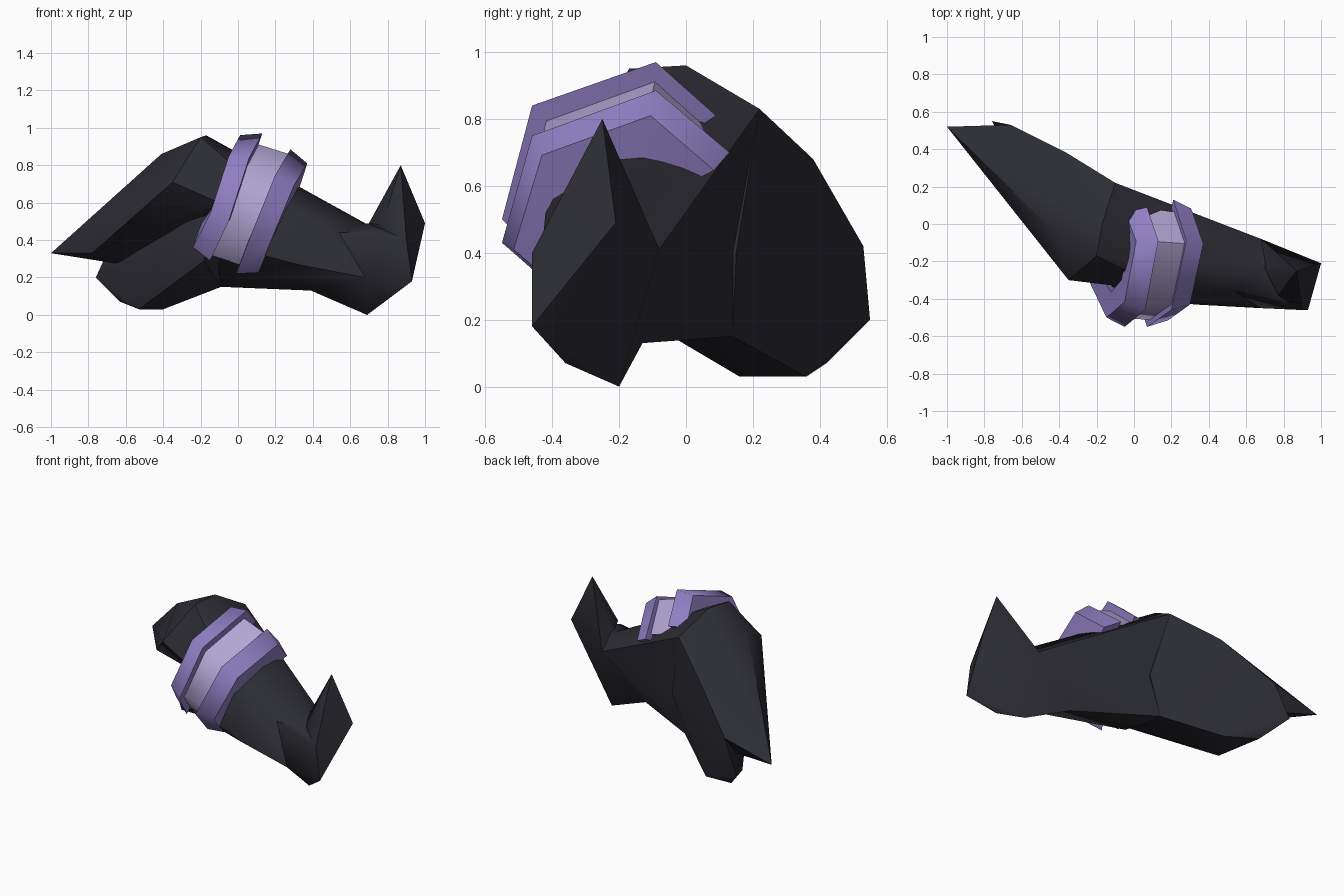
import bpy, bmesh
from mathutils import Vector as V

if "Cube" in bpy.data.objects:
    bpy.data.objects.remove(bpy.data.objects["Cube"])


def mat(name, col):
    m = bpy.data.materials.new(name)
    m.diffuse_color = (*col, 1)
    m.use_nodes = True
    m.node_tree.nodes["Principled BSDF"].inputs["Base Color"].default_value = m.diffuse_color
    return m


CHARCOAL = mat("charcoal", (0.025, 0.025, 0.034))
PURPLE = mat("purple", (0.28, 0.215, 0.55))
LILAC = mat("pale_lilac", (0.44, 0.38, 0.65))


def make(name, bm, material):
    bmesh.ops.recalc_face_normals(bm, faces=bm.faces)
    me = bpy.data.meshes.new(name)
    bm.to_mesh(me)
    bm.free()
    me.materials.append(material)
    ob = bpy.data.objects.new(name, me)
    bpy.context.collection.objects.link(ob)
    return ob


def hull(name, pts):
    """Faceted solid wrapped around a few corner points."""
    bm = bmesh.new()
    for p in pts:
        bm.verts.new(p)
    res = bmesh.ops.convex_hull(bm, input=bm.verts)
    inner = [g for g in res["geom_interior"] if isinstance(g, bmesh.types.BMVert)]
    bmesh.ops.delete(bm, geom=inner, context='VERTS')
    return make(name, bm, CHARCOAL)


def smooth(ob, angle):
    bpy.ops.object.select_all(action='DESELECT')
    ob.select_set(True)
    bpy.context.view_layer.objects.active = ob
    bpy.ops.object.shade_smooth_by_angle(angle=angle)


# Corners shared between neighbouring body parts
top_a, top_b, back = (-.2, -.17, .95), (-.17, 0, .96), (-.1, .22, .83)
cheek, heel, rear = (-.35, -.3, .71), (-.66, .53, .42), (-.36, .38, .68)
under, arch = (-.09, .14, .15), (.39, -.13, .13)
groove_a, groove_b = (-.27, -.15, .5), (-.42, .06, .41)
ankle_back, ankle_top = (.68, -.08, .41), (.68, -.22, .49)
sole, ankle_front = (.69, -.2, 0), (.68, -.45, .2)
step = (.54, -.36, .44)
tip_side, toe, toe_front = (1, -.21, .49), (.93, -.46, .18), (.9, -.46, .4)

# Upper flare tapering to the rear point
upper = hull("upper_flare", [
    (-1, .52, .33), (-.78, .25, .33), (-.41, -.06, .86), top_a, top_b, back,
    rear, heel, cheek, (-.62, .4, .27), groove_a, groove_b,
    (-.1, -.33, .6), (0, .1, .4)])
# Lower flare with its small rear spur, closing the back wall
lower = hull("lower_flare", [
    (-.76, .55, .2), (-.63, .42, .07), (-.4, .36, .03), (-.53, .16, .03),
    (-.4, .16, .03), under, (-.42, -.06, .27), groove_a, groove_b,
    (-.15, -.28, .5), (-.18, -.28, .29), heel, rear, back, (0, .15, .4)])
# Shaft running through the cuff
shaft = hull("shaft", [
    top_a, top_b, back, (-.12, -.33, .6), (-.1, -.36, .38), under,
    (-.1, -.2, .21), (.36, -.13, .66), (.3, -.42, .52), (.32, -.43, .27),
    arch, ankle_back, ankle_top, step, ankle_front, (-.08, .03, .15)])
# Foot block and upturned spike
foot = hull("foot", [
    ankle_back, ankle_top, step, sole, ankle_front, toe, toe_front, arch,
    (.78, -.36, .07), tip_side, (.76, -.4, .45)])
spike = hull("spike", [
    (.87, -.25, .8), tip_side, toe_front, (.7, -.24, .49), (.77, -.38, .48),
    ankle_back, toe, (.8, -.2, .3)])

# Weld the parts into one body
for part in (upper, lower, foot, spike):
    m = shaft.modifiers.new(part.name, 'BOOLEAN')
    m.operation, m.solver, m.object = 'UNION', 'EXACT', part
deps = bpy.context.evaluated_depsgraph_get()
body_mesh = bpy.data.meshes.new_from_object(shaft.evaluated_get(deps))
shaft.modifiers.clear()
shaft.data = body_mesh
shaft.name = "body"
for part in (upper, lower, foot, spike):
    bpy.data.objects.remove(part)
smooth(shaft, 0.7)

# Cuff: profiles of (along axis, outward) swept round an open path
AXIS = V((.95, -.07, -.3)).normalized()


def sweep(name, path, profile, material):
    path = [V(p) for p in path]
    mid = sum(path, V()) / len(path) + V((0, .1, -.05))
    bm = bmesh.new()
    rings = []
    for p in path:
        out = p - mid
        out = (out - AXIS * out.dot(AXIS)).normalized()
        rings.append([bm.verts.new(p + AXIS * a + out * r) for a, r in profile])
    n = len(profile)
    for r, s in zip(rings, rings[1:]):
        for i in range(n):
            bm.faces.new((r[i], r[(i + 1) % n], s[(i + 1) % n], s[i]))
    bm.faces.new(rings[0])
    bm.faces.new(rings[-1])
    smooth(make(name, bm, material), 1.15)


left = [(-.15, -.33, .29), (-.05, -.55, .5), (.06, -.46, .84),
        (.13, -.09, .97), (.07, .09, .81)]
right = [(-.01, -.31, .22), (.07, -.55, .43), (.2, -.46, .75),
         (.28, -.09, .885), (.21, .13, .7)]


def rim(side):
    return [(0, -.18), (0, 0), (side * .11, -.045), (side * .11, -.19)]


sweep("cuff_rim_upper", left, rim(-1), PURPLE)
sweep("cuff_rim_lower", right, rim(1), PURPLE)
middle = [(V(a) + V(b)) / 2 for a, b in zip(left, right)]
sweep("cuff_band", middle, [(-.1, -.18), (-.1, -.045), (.1, -.045), (.1, -.18)], LILAC)
